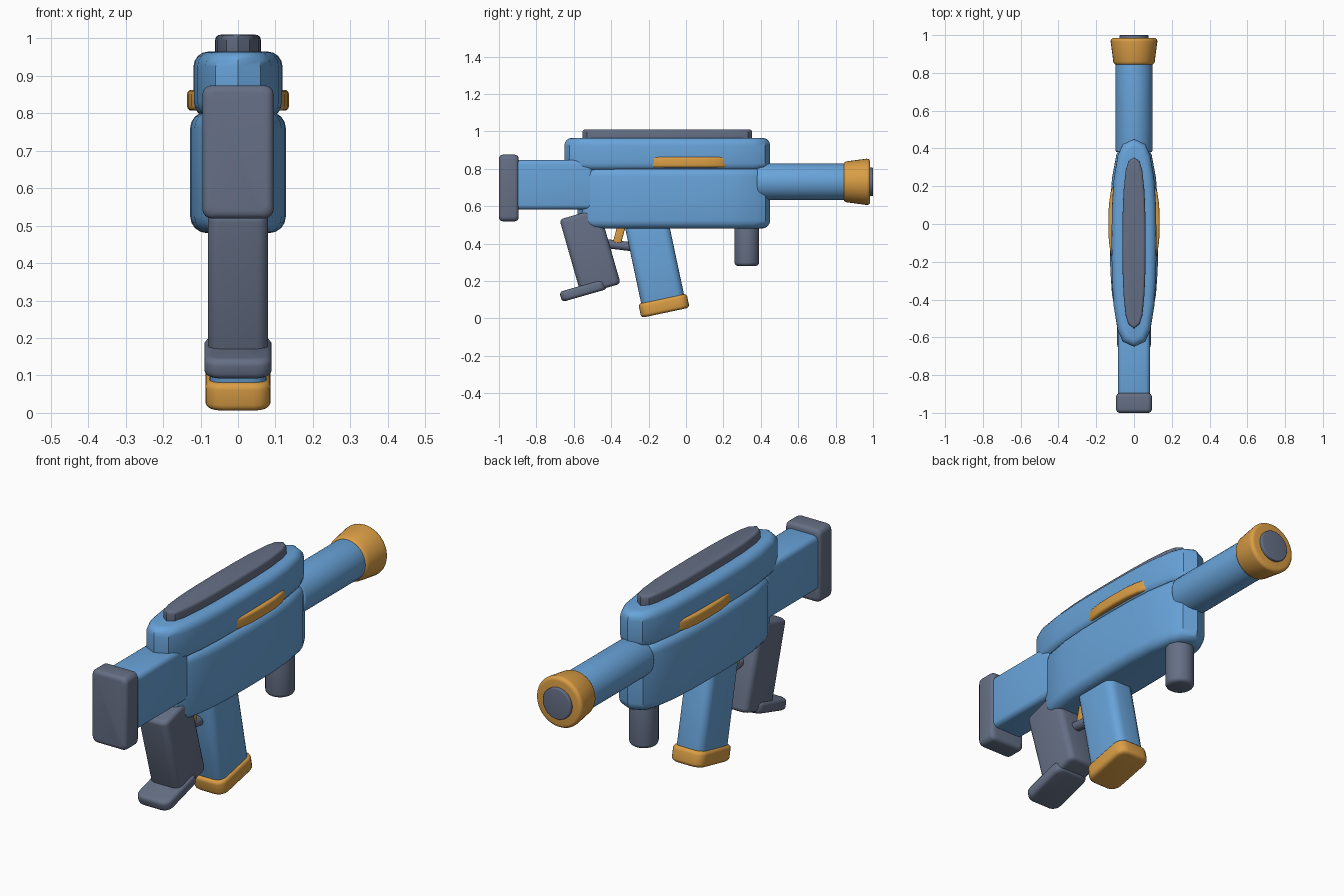
import bpy
from math import sin, cos, pi, radians

cube = bpy.data.objects.get("Cube")
if cube:
    bpy.data.objects.remove(cube, do_unlink=True)


def material(name, rgb):
    m = bpy.data.materials.new(name)
    m.use_nodes = True
    m.diffuse_color = (*rgb, 1)
    m.node_tree.nodes["Principled BSDF"].inputs["Base Color"].default_value = (*rgb, 1)
    return m


blue = material("sky blue", (0.14, 0.37, 0.70))
gold = material("warm gold", (0.70, 0.34, 0.06))
slate = material("slate grey", (0.13, 0.16, 0.235))

ALONG_Y = -90


def mirrored(quarter):
    """Mirror a quarter outline, from the x axis to the y axis, into a full loop."""
    half = quarter + [(-x, y) for x, y in reversed(quarter) if x > 0]
    return half + [(x, -y) for x, y in reversed(half) if y > 0]


def hull(hx, hy):
    shape = [(1, 0), (0.98, 0.35), (0.91, 0.6), (0.73, 0.84), (0.5, 0.95), (0, 1)]
    return mirrored([(x * hx, y * hy) for x, y in shape])


def rounded(hx, hy, r, n=4):
    arc = [i * pi / 2 / n for i in range(n + 1)]
    quarter = [(hx - r + r * cos(a), hy - r + r * sin(a)) for a in arc]
    return mirrored([(max(x, 0) if x > 1e-6 else 0, y if y > 1e-6 else 0) for x, y in quarter])


def circle(r):
    return rounded(r, r, r, 8)


def loft(name, outline, length, mat, loc, tilt=0, bevel=0.02, flare=1.0, steps=4):
    """Sweep an outline along local z with rounded rims and an optional flare."""
    hx = max(p[0] for p in outline)
    hy = max(p[1] for p in outline)
    arc = [i * pi / 2 / steps for i in range(steps + 1)]
    rims = [(bevel * (1 - cos(a)), bevel * (1 - sin(a))) for a in arc]
    rings = rims + [(length - z, d) for z, d in reversed(rims)]
    n = len(outline)
    verts, faces = [], []
    for z, inset in rings:
        s = 1 + (flare - 1) * z / length
        verts += [(x * (s - inset / hx), y * (s - inset / hy), z) for x, y in outline]
    for k in range(len(rings) - 1):
        for i in range(n):
            a, b = k * n + i, k * n + (i + 1) % n
            faces.append((a, b, b + n, a + n))
    faces.append(tuple(reversed(range(n))))
    faces.append(tuple(range(len(verts) - n, len(verts))))
    mesh = bpy.data.meshes.new(name)
    mesh.from_pydata(verts, [], faces)
    mesh.materials.append(mat)
    obj = bpy.data.objects.new(name, mesh)
    bpy.context.collection.objects.link(obj)
    obj.location = loc
    obj.rotation_euler.x = radians(tilt)
    bpy.ops.object.select_all(action="DESELECT")
    obj.select_set(True)
    bpy.context.view_layer.objects.active = obj
    bpy.ops.object.shade_smooth_by_angle(angle=radians(35))
    return obj


# Body shells, top rail and side strips
loft("lower_body", hull(0.128, 0.515), 0.325, blue, (0, -0.065, 0.48), bevel=0.045)
loft("upper_body", hull(0.119, 0.55), 0.175, blue, (0, -0.1, 0.79), bevel=0.04)
loft("top_rail", hull(0.061, 0.453), 0.07, slate, (0, -0.1, 0.94), bevel=0.014)
loft("side_strips", hull(0.136, 0.27), 0.056, gold, (0, 0.005, 0.807), bevel=0.012)

# Stock and butt pad
loft("stock", rounded(0.085, 0.133, 0.025), 0.45, blue, (0, -0.95, 0.715), ALONG_Y)
loft("butt_pad", rounded(0.095, 0.178, 0.025), 0.105, slate, (0, -1.0, 0.697), ALONG_Y)

# Barrel, flared muzzle and bore disc
loft("barrel", circle(0.098), 0.5, blue, (0, 0.38, 0.73), ALONG_Y, bevel=0.01)
loft("muzzle", circle(0.107), 0.145, gold, (0, 0.84, 0.73), ALONG_Y, flare=1.18)
loft("bore_disc", circle(0.076), 0.06, slate, (0, 0.94, 0.73), ALONG_Y, bevel=0.005)

# Front handle
loft("front_handle", circle(0.066), 0.25, slate, (0, 0.325, 0.28), bevel=0.02)

# Magazine with end cap
loft("magazine", rounded(0.076, 0.117, 0.04), 0.47, blue, (0, -0.118, 0.07), 12)
loft("magazine_cap", rounded(0.087, 0.132, 0.045), 0.077, gold, (0, -0.11, 0.03), 12, bevel=0.018)

# Rear grip with foot
loft("rear_grip", rounded(0.08, 0.11, 0.03), 0.42, slate, (0, -0.455, 0.155), 16)
loft("grip_foot", rounded(0.09, 0.125, 0.04), 0.056, slate, (0, -0.542, 0.122), 16, bevel=0.018)

# Trigger and guard
loft("trigger", rounded(0.02, 0.022, 0.008), 0.12, gold, (0, -0.37, 0.4), -15, bevel=0.006)
loft("trigger_guard", circle(0.024), 0.18, slate, (0, -0.43, 0.4), ALONG_Y - 7, bevel=0.006)
